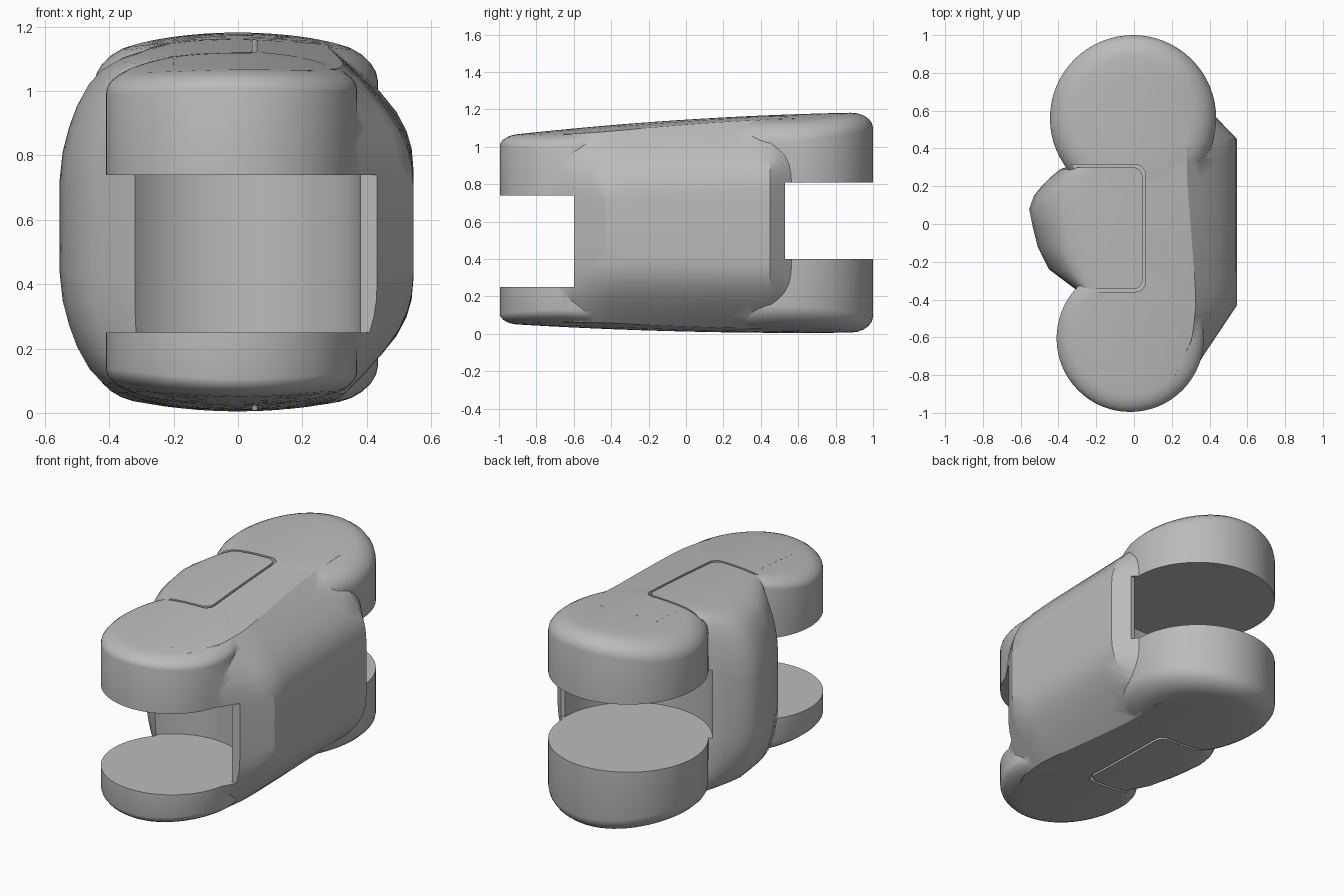
import bpy, bmesh, math

cube = bpy.data.objects.get("Cube")
if cube:
    bpy.data.objects.remove(cube, do_unlink=True)

grey = bpy.data.materials.new("plain_grey")
grey.use_nodes = True
grey.diffuse_color = (0.5, 0.5, 0.5, 1)
grey.node_tree.nodes["Principled BSDF"].inputs["Base Color"].default_value = (0.5, 0.5, 0.5, 1)


# Gently crowned upper and lower surfaces shared by every part
def top(x, y):
    return 1.145 + 0.064 * y - 0.025 * y * y - 0.3 * x * x


def bottom(x, y):
    return 0.012 - 0.024 * y + 0.02 * y * y + 0.3 * x * x


def interp(table, v):
    if v <= table[0][0]:
        return table[0][1]
    for (a, p), (b, q) in zip(table, table[1:]):
        if v <= b:
            return p + (q - p) * (v - a) / (b - a)
    return table[-1][1]


def spread(a, b, n):
    return [a + (b - a) * i / n for i in range(n + 1)]


# Skin a stack of closed rings into a solid
def skin(name, rings):
    bm = bmesh.new()
    loops = [[bm.verts.new(p) for p in ring] for ring in rings]
    n = len(loops[0])
    for a, b in zip(loops, loops[1:]):
        for i in range(n):
            j = (i + 1) % n
            bm.faces.new((a[i], a[j], b[j], b[i]))
    bm.faces.new(loops[0])
    bm.faces.new(loops[-1])
    bmesh.ops.recalc_face_normals(bm, faces=bm.faces)
    mesh = bpy.data.meshes.new(name)
    bm.to_mesh(mesh)
    bm.free()
    mesh.materials.append(grey)
    ob = bpy.data.objects.new(name, mesh)
    bpy.context.collection.objects.link(ob)
    return ob


def prism(name, outline, z0, z1):
    return skin(name, [[(x, y, z) for x, y in outline] for z in (z0, z1)])


def combine(target, other, operation, keep=False):
    mod = target.modifiers.new("join", 'BOOLEAN')
    mod.operation = operation
    mod.solver = 'EXACT'
    mod.object = other
    bpy.context.view_layer.objects.active = target
    bpy.ops.object.modifier_apply(modifier=mod.name)
    if not keep:
        bpy.data.objects.remove(other, do_unlink=True)


# Round end with softened rims
def disc(name, cx, cy, r, inset, drop):
    angles = [math.tau * i / 64 for i in range(64)]

    def ring(radius, surface, offset):
        pts = [(cx + radius * math.cos(a), cy + radius * math.sin(a)) for a in angles]
        return [(x, y, surface(x, y) + offset) for x, y in pts]

    rim = [(k * (r - inset), 0) for k in (0.1, 0.4, 0.7, 1)]
    for a in spread(0, math.pi / 2, 5)[1:]:
        rim.append((r - inset + inset * math.sin(a), drop * (1 - math.cos(a))))
    rings = [ring(q, top, -d) for q, d in rim]
    rings += [ring(q, bottom, d) for q, d in reversed(rim)]
    return skin(name, rings)


# Sweep a section along y; section gives (x, depth below the crown)
def sweep(name, section, stations):
    rings = []
    for y in stations:
        pts = section(y)
        ring = [(x, y, top(x, y) - d) for x, d in pts]
        ring += [(x, y, bottom(x, y) + d) for x, d in reversed(pts)]
        rings.append(ring)
    return skin(name, rings)


# Middle web with the chamfered flank on its left
def web_section(y):
    edge = interp([(-0.8, 0.22), (-0.6, 0.31), (-0.4, 0.33), (0.25, 0.28)], y)
    limit = interp([(-0.8, 0.3), (-0.43, 0.545), (0.45, 0.545), (0.58, 0.42)], y)
    pts = [(x, 0) for x in spread(-0.2, edge, 4)]
    slope = [(0.3, 0.05), (0.6, 0.11), (0.8, 0.16), (0.92, 0.21), (0.98, 0.26), (1, 0.32)]
    return pts + [(edge + f * (limit - edge), d) for f, d in slope]


body = sweep("link_body", web_section,
             spread(-0.8, -0.43, 6) + spread(-0.43, 0.45, 8)[1:] + [0.5, 0.54, 0.58])
combine(body, disc("back_disc", -0.005, 0.56, 0.44, 0.12, 0.085), 'UNION')
combine(body, disc("front_disc", -0.02, -0.605, 0.39, 0.09, 0.05), 'UNION')


# Slots with concave walls at both ends
def slot(name, cx, cy, r, z0, z1, end):
    arc = [(cx + r * math.cos(a), cy - end * r * math.sin(a)) for a in spread(0, math.pi, 32)]
    return prism(name, [(0.8, cy)] + arc + [(-0.8, cy), (-0.8, end * 1.3), (0.8, end * 1.3)], z0, z1)


slots = [slot("front_slot", -0.02, -0.6, 0.4, 0.25, 0.74, -1),
         slot("back_slot", -0.005, 0.53, 0.445, 0.4, 0.81, 1)]


# Rounded plan corners where the clip ends on the upper and lower surfaces
def clip_end(grow):
    x, lo, hi, r = 0.045 + grow, -0.345 - grow, 0.3 + grow, 0.05
    low = [(x - r + r * math.cos(a), lo + r + r * math.sin(a)) for a in spread(-math.pi / 2, 0, 5)]
    high = [(x - r + r * math.cos(a), hi - r + r * math.sin(a)) for a in spread(0, math.pi / 2, 5)]
    return low + high


# Recess for the clip, leaving a thin groove around it
recess = clip_end(0.014) + [(-0.8, 0.314), (-0.8, -0.359)]
for z0, z1 in ((1.1, 1.4), (-0.2, 0.05)):
    combine(body, prism("recess", recess, z0, z1), 'DIFFERENCE')

# Side clip wrapping over the waist
clip_shape = [(0.1, 0), (0, 0), (-0.12, 0), (-0.22, 0), (-0.3, 0.004), (-0.37, 0.012),
              (-0.42, 0.03), (-0.46, 0.06), (-0.5, 0.12), (-0.525, 0.18), (-0.545, 0.25), (-0.555, 0.34)]
clip_edge = [(-0.345, -0.31), (-0.24, -0.45), (-0.12, -0.51), (-0.02, -0.535), (0.08, -0.555),
             (0.15, -0.53), (0.2, -0.49), (0.25, -0.44), (0.29, -0.39), (0.3, -0.36)]


def clip_section(y):
    k = (interp(clip_edge, y) + 0.2) / -0.355
    return [(x if x > -0.2 else -0.2 + (x + 0.2) * k, d) for x, d in clip_shape]


clip = sweep("side_clip", clip_section, [y for y, _ in clip_edge])
combine(clip, prism("clip_trim", clip_end(0) + [(-0.8, 0.3), (-0.8, -0.345)], -0.3, 1.5), 'INTERSECT')

for cutter in slots:
    combine(body, cutter, 'DIFFERENCE', keep=True)
    combine(clip, cutter, 'DIFFERENCE')

# Smooth shading with crisp edges
for ob in (body, clip):
    bpy.ops.object.select_all(action='DESELECT')
    ob.select_set(True)
    bpy.context.view_layer.objects.active = ob
    bpy.ops.object.shade_smooth_by_angle(angle=math.radians(30))
